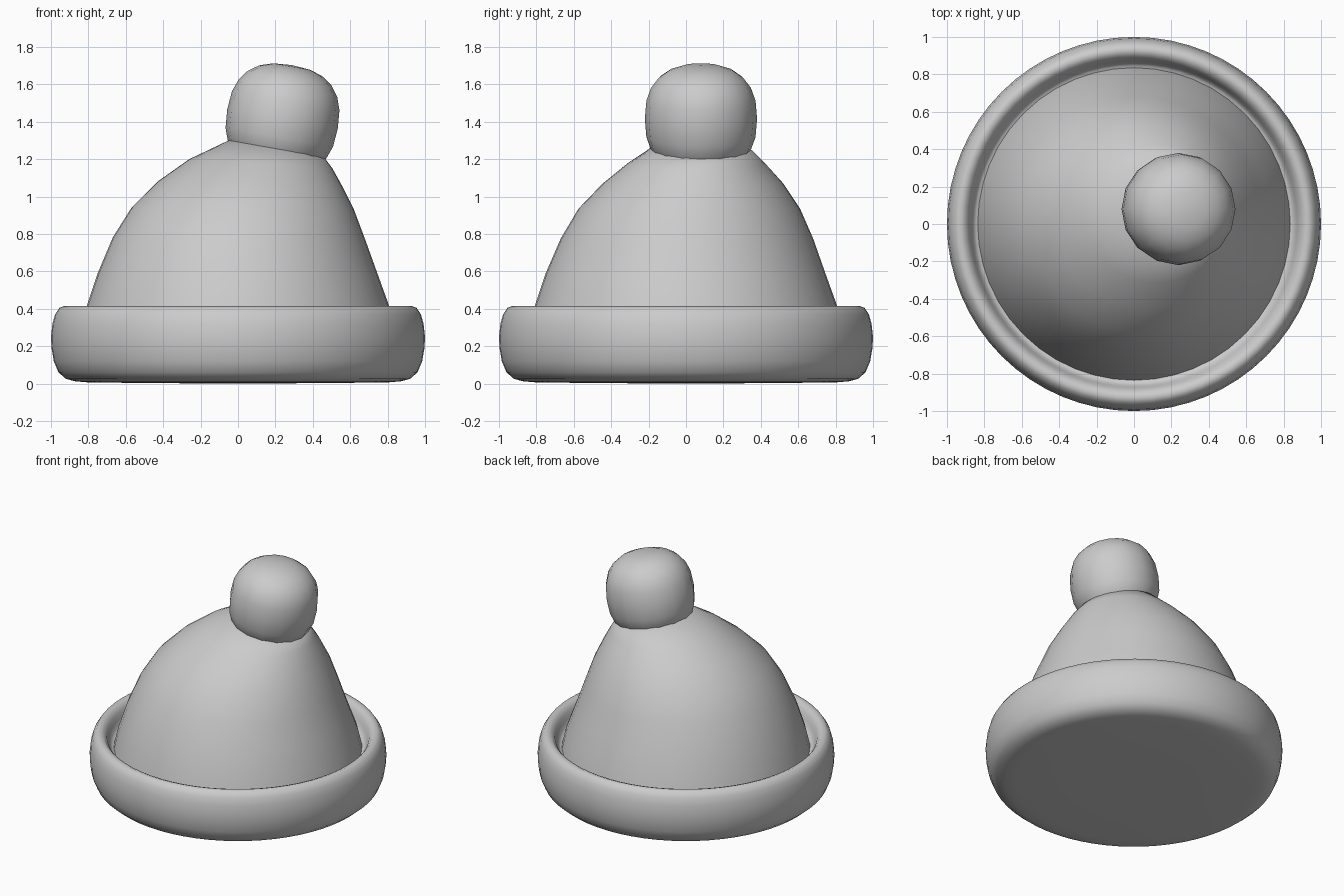
import bpy, math
from mathutils import Matrix

if "Cube" in bpy.data.objects:
    bpy.data.objects.remove(bpy.data.objects["Cube"])


def loft(name, rings, segs, start=None, end=None):
    """Skin rings; each ring is (left, right, front, back, z_left, z_right)."""
    verts, faces = [], []
    for l, r, f, b, zl, zr in rings:
        for i in range(segs):
            a = 2 * math.pi * i / segs
            c, s = math.cos(a), math.sin(a)
            verts.append(((l + r) / 2 + (r - l) / 2 * c,
                          (f + b) / 2 + (b - f) / 2 * s,
                          (zl + zr) / 2 + (zr - zl) / 2 * c))
    for k in range(len(rings) - 1):
        for i in range(segs):
            j = (i + 1) % segs
            p, q = k * segs, (k + 1) * segs
            faces.append((p + i, p + j, q + j, q + i))
    last = (len(rings) - 1) * segs
    if start:
        verts.append(start)
        faces += [((i + 1) % segs, i, len(verts) - 1) for i in range(segs)]
    if end:
        verts.append(end)
        faces += [(last + i, last + (i + 1) % segs, len(verts) - 1) for i in range(segs)]
    me = bpy.data.meshes.new(name)
    me.from_pydata(verts, [], faces)
    me.polygons.foreach_set("use_smooth", [True] * len(faces))
    ob = bpy.data.objects.new(name, me)
    bpy.context.collection.objects.link(ob)
    return ob


def circle(r, z):
    return (-r, r, -r, r, z, z)


# Rolled brim with a closed underside and an inner groove
brim = [(.4, .002), (.8, .006), (.87, .012), (.92, .025), (.96, .06), (.985, .12),
        (.997, .19), (1.0, .25), (.992, .32), (.978, .37), (.955, .405), (.93, .414),
        (.905, .405), (.885, .38), (.872, .345), (.86, .315), (.845, .30), (.80, .295)]
loft("brim", [circle(r, z) for r, z in brim], 64, start=(0, 0, 0))

# Leaning knitted crown
crown = [
    circle(.84, .28),
    circle(.81, .41),
    (-.75, .745, -.75, .745, .59, .59),
    (-.67, .68, -.67, .68, .78, .77),
    (-.57, .62, -.575, .61, .94, .93),
    (-.43, .555, -.445, .52, 1.08, 1.06),
    (-.26, .505, -.315, .425, 1.20, 1.15),
    (-.05, .46, -.19, .34, 1.30, 1.21),
]
loft("crown", crown, 48, end=(.21, .075, 1.27))

# Slightly squared bobble on top, tilted with the crown
bobble_rings = []
for k in range(1, 12):
    a = -math.pi / 2 + math.pi * k / 12
    p = 2 / 2.5
    r = .30 * math.cos(a) ** p
    z = .292 * math.copysign(abs(math.sin(a)) ** p, a)
    bobble_rings.append(circle(r, z))
bobble = loft("bobble", bobble_rings, 16, start=(0, 0, -.292), end=(0, 0, .292))
bobble.data.transform(Matrix.Translation((.238, .08, 1.415)) @ Matrix.Rotation(math.radians(10), 4, 'Y'))
